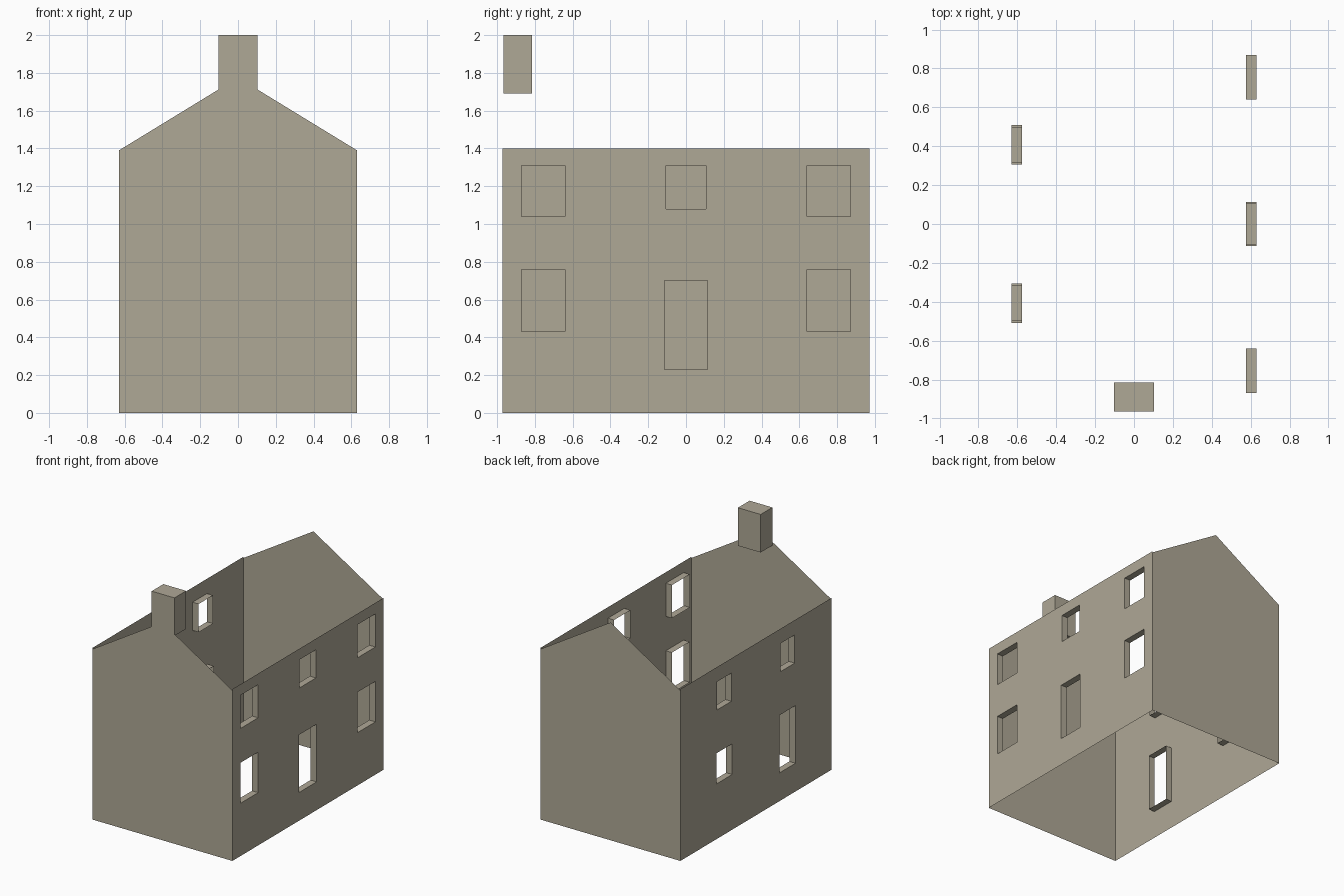
import bpy
import bmesh

if "Cube" in bpy.data.objects:
    bpy.data.objects.remove(bpy.data.objects["Cube"])

W, L = 0.63, 0.972          # half width and half length of the house
EAVES, RIDGE = 1.40, 1.775
REVEAL = 0.055              # depth of window and door linings

stone = bpy.data.materials.new("warm_grey_stone")
stone.diffuse_color = (0.428, 0.392, 0.305, 1)
stone.use_nodes = True
stone.node_tree.nodes["Principled BSDF"].inputs["Base Color"].default_value = stone.diffuse_color


def make_object(name, faces):
    """Build a mesh object from a list of polygons given as point lists."""
    bm = bmesh.new()
    for pts in faces:
        bm.faces.new([bm.verts.new(p) for p in pts])
    bmesh.ops.remove_doubles(bm, verts=bm.verts, dist=1e-5)
    mesh = bpy.data.meshes.new(name)
    bm.to_mesh(mesh)
    bm.free()
    mesh.materials.append(stone)
    obj = bpy.data.objects.new(name, mesh)
    bpy.context.collection.objects.link(obj)
    return obj


def oriented(pts, side):
    return pts if side > 0 else pts[::-1]


def side_wall(name, side, holes):
    """Sheet wall with rectangular openings (y0, y1, z0, z1)."""
    x = side * W
    ys = sorted({-L, L} | {v for h in holes for v in h[:2]})
    zs = sorted({0, EAVES} | {v for h in holes for v in h[2:]})
    faces = []
    for a, b in zip(ys, ys[1:]):
        for c, d in zip(zs, zs[1:]):
            cy, cz = (a + b) / 2, (c + d) / 2
            if any(h[0] < cy < h[1] and h[2] < cz < h[3] for h in holes):
                continue
            faces.append(oriented([(x, a, c), (x, b, c), (x, b, d), (x, a, d)], side))
    make_object(name, faces)


def linings(name, side, holes):
    """Four-sided sleeves running inward from each opening."""
    xo, xi = side * W, side * (W - REVEAL)
    faces = []
    for a, b, c, d in holes:
        ring = [(a, c), (b, c), (b, d), (a, d)]
        for p, q in zip(ring, ring[1:] + ring[:1]):
            faces.append(oriented([(xo, *p), (xo, *q), (xi, *q), (xi, *p)], side))
    make_object(name, faces)


# Right wall: door with a small window over it, big windows either side
right = [(-0.113, 0.113, 0.23, 0.70), (-0.105, 0.105, 1.08, 1.31)]
# Left wall: two upper windows, one lower window and a back door
left = [(0.305, 0.51, 0.45, 0.70), (-0.51, -0.305, 0.23, 0.70)]
for lo, hi in ((0.64, 0.87), (-0.87, -0.64)):
    right += [(lo, hi, 0.43, 0.76), (lo, hi, 1.04, 1.31)]
for lo, hi in ((0.315, 0.50), (-0.50, -0.315)):
    left.append((lo, hi, 1.05, 1.28))

for label, side, holes in (("right", 1, right), ("left", -1, left)):
    side_wall(label + "_wall", side, holes)
    linings(label + "_opening_linings", side, holes)

# Gable end walls
for name, s in (("front_gable", -1), ("back_gable", 1)):
    y = s * L
    outline = [(W, y, 0), (-W, y, 0), (-W, y, EAVES - 0.01),
               (0, y, RIDGE), (W, y, EAVES - 0.01)]
    make_object(name, [oriented(outline, s)])

# Chimney standing on the front gable
bpy.ops.mesh.primitive_cube_add(size=1, location=(0, -0.89, 1.845))
chimney = bpy.context.object
chimney.name = "chimney"
chimney.scale = (0.205, 0.15, 0.31)
chimney.data.materials.append(stone)
